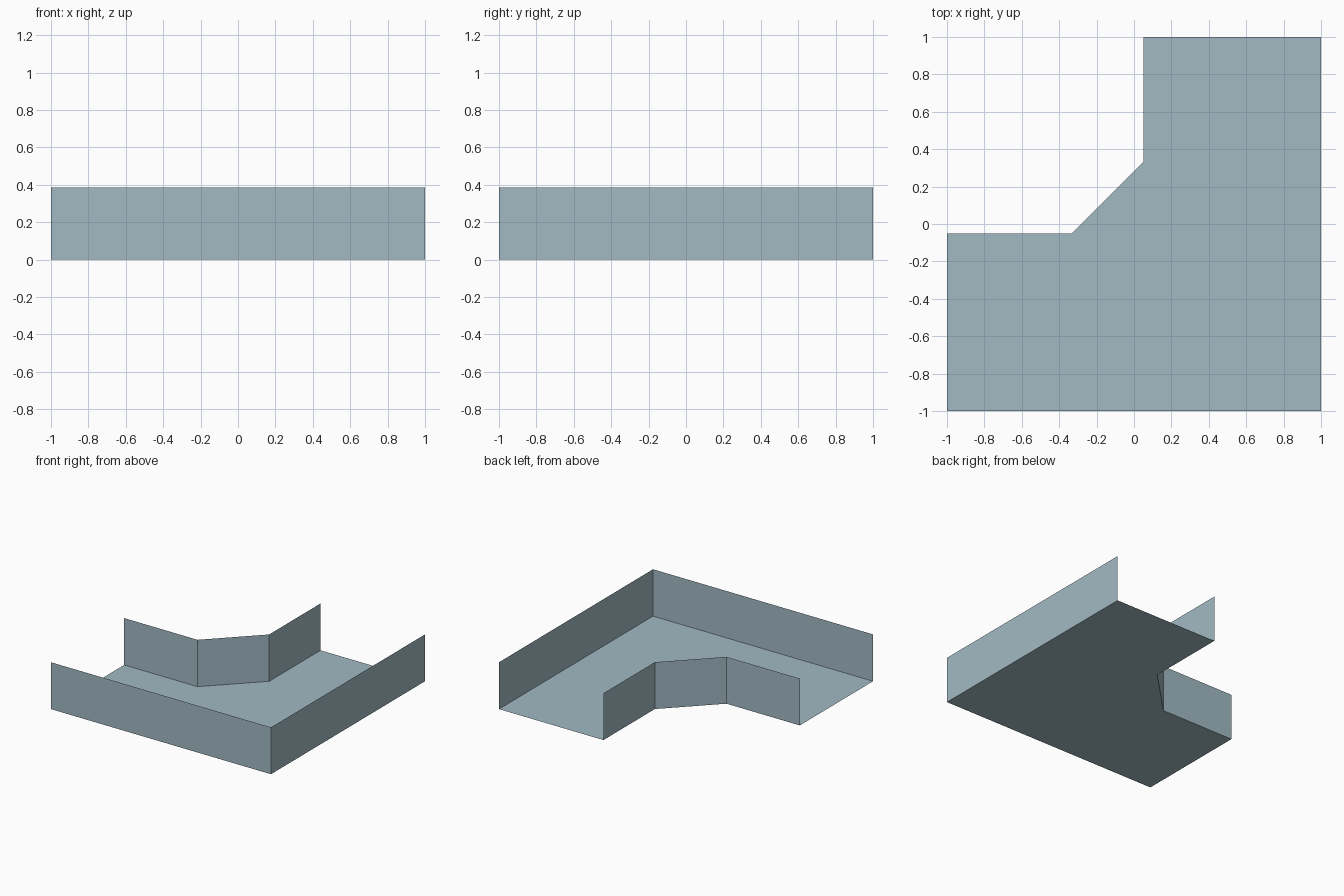
import bpy
import bmesh

cube = bpy.data.objects.get("Cube")
if cube:
    bpy.data.objects.remove(cube, do_unlink=True)

HEIGHT = 0.385
INNER = 0.05   # offset of the inner walls from the centre lines
BEND = 0.333   # where the chamfered bend starts

# Single sheet metal colour
metal = bpy.data.materials.new("pale_blue_grey_metal")
metal.use_nodes = True
colour = (0.361, 0.491, 0.546, 1)
metal.diffuse_color = colour
metal.node_tree.nodes["Principled BSDF"].inputs["Base Color"].default_value = colour

# Plan outlines of the two side walls
outer = [(-1, -1), (1, -1), (1, 1)]
inner = [(INNER, 1), (INNER, BEND), (-BEND, -INNER), (-1, -INNER)]


def finish(name, bm):
    mesh = bpy.data.meshes.new(name)
    bm.to_mesh(mesh)
    bm.free()
    mesh.materials.append(metal)
    obj = bpy.data.objects.new(name, mesh)
    bpy.context.collection.objects.link(obj)
    return obj


def wall(name, path):
    """Raise an open plan path into a thin upright sheet."""
    bm = bmesh.new()
    low = [bm.verts.new((x, y, 0)) for x, y in path]
    high = [bm.verts.new((x, y, HEIGHT)) for x, y in path]
    for i in range(len(path) - 1):
        bm.faces.new((low[i], low[i + 1], high[i + 1], high[i]))
    return finish(name, bm)


# Floor of the elbow, bounded by both walls and open at its two ends
bm = bmesh.new()
bm.faces.new([bm.verts.new((x, y, 0)) for x, y in outer + inner])
finish("tray_floor", bm)

# Upright side walls
wall("outer_wall", outer)
wall("inner_wall", inner)
